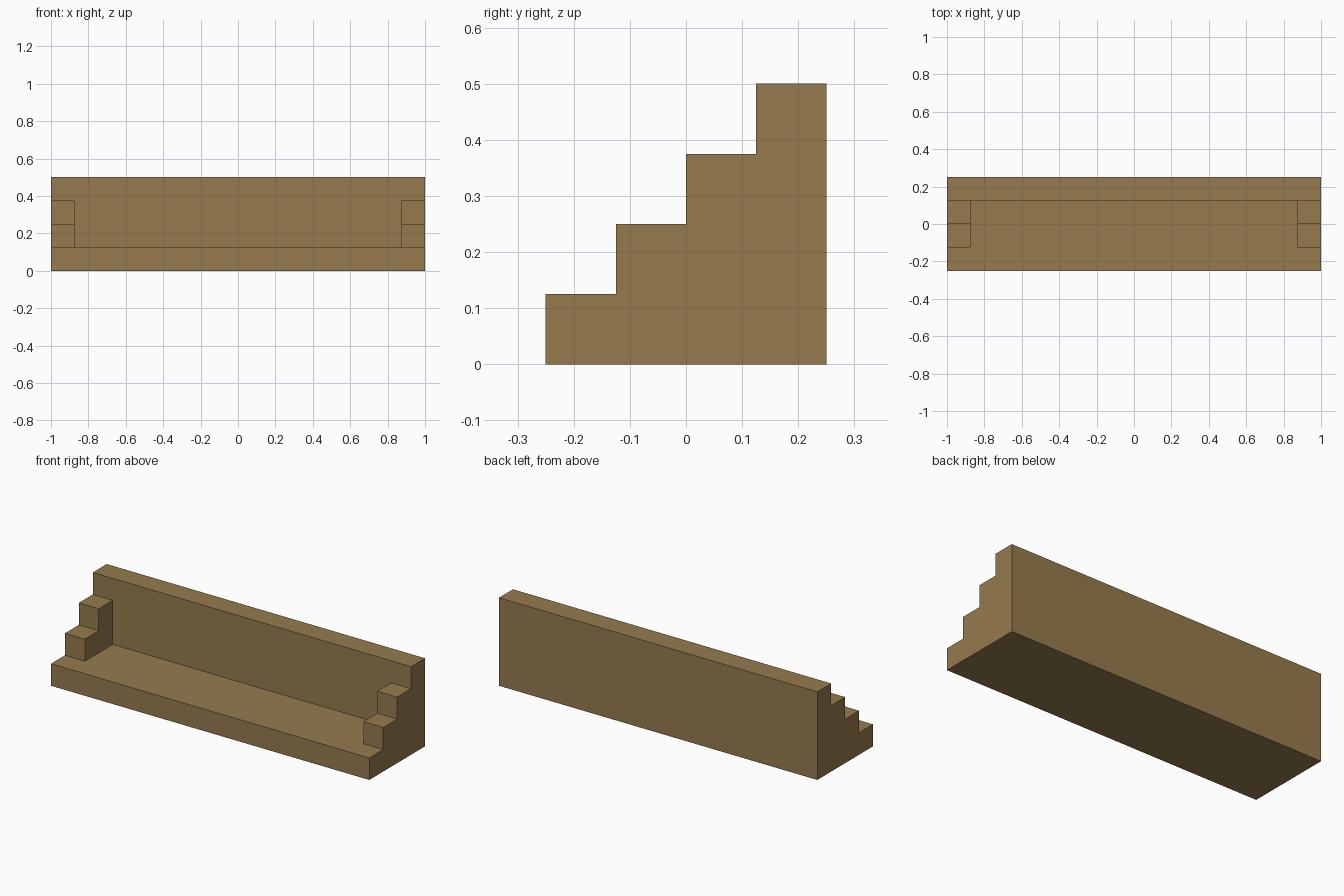
import bpy, bmesh, math

if "Cube" in bpy.data.objects:
    bpy.data.objects.remove(bpy.data.objects["Cube"])

STEP = 0.125
X_EDGES = [-1.0, -0.875, 0.875, 1.0]       # left steps, open bench, right steps
Y_EDGES = [-0.25 + STEP * i for i in range(5)]
END_ROWS = [1, 2, 3, 4]                    # stair profile at each end
MID_ROWS = [1, 1, 1, 4]                    # seat and tall back between them
COLUMNS = [END_ROWS, MID_ROWS, END_ROWS]


def solid(i, j, k):
    return 0 <= i < 3 and 0 <= j < 4 and 0 <= k < COLUMNS[i][j]


def point(i, j, k):
    return (X_EDGES[i], Y_EDGES[j], k * STEP)


# Skin of the stacked blocks: one quad wherever a block meets open air
bm = bmesh.new()
for i in range(3):
    for j in range(4):
        for k in range(COLUMNS[i][j]):
            for axis in range(3):
                for side in (0, 1):
                    near = [i, j, k]
                    near[axis] += 2 * side - 1
                    if solid(*near):
                        continue
                    verts = []
                    for a, b in ((0, 0), (1, 0), (1, 1), (0, 1)):
                        corner = [i, j, k]
                        corner[axis] += side
                        corner[(axis + 1) % 3] += a
                        corner[(axis + 2) % 3] += b
                        verts.append(bm.verts.new(point(*corner)))
                    bm.faces.new(verts)

# Weld and merge flat areas into clean single faces
bmesh.ops.remove_doubles(bm, verts=bm.verts[:], dist=1e-4)
bmesh.ops.recalc_face_normals(bm, faces=bm.faces[:])
bmesh.ops.dissolve_limit(bm, angle_limit=math.radians(1),
                         verts=bm.verts[:], edges=bm.edges[:])

mesh = bpy.data.meshes.new("stepped_bench")
bm.to_mesh(mesh)
bm.free()

# Single wood colour
wood = bpy.data.materials.new("brown wood")
wood.diffuse_color = (0.305, 0.198, 0.077, 1.0)
wood.use_nodes = True
wood.node_tree.nodes["Principled BSDF"].inputs["Base Color"].default_value = wood.diffuse_color
mesh.materials.append(wood)
bench = bpy.data.objects.new("stepped_bench", mesh)
bpy.context.collection.objects.link(bench)
